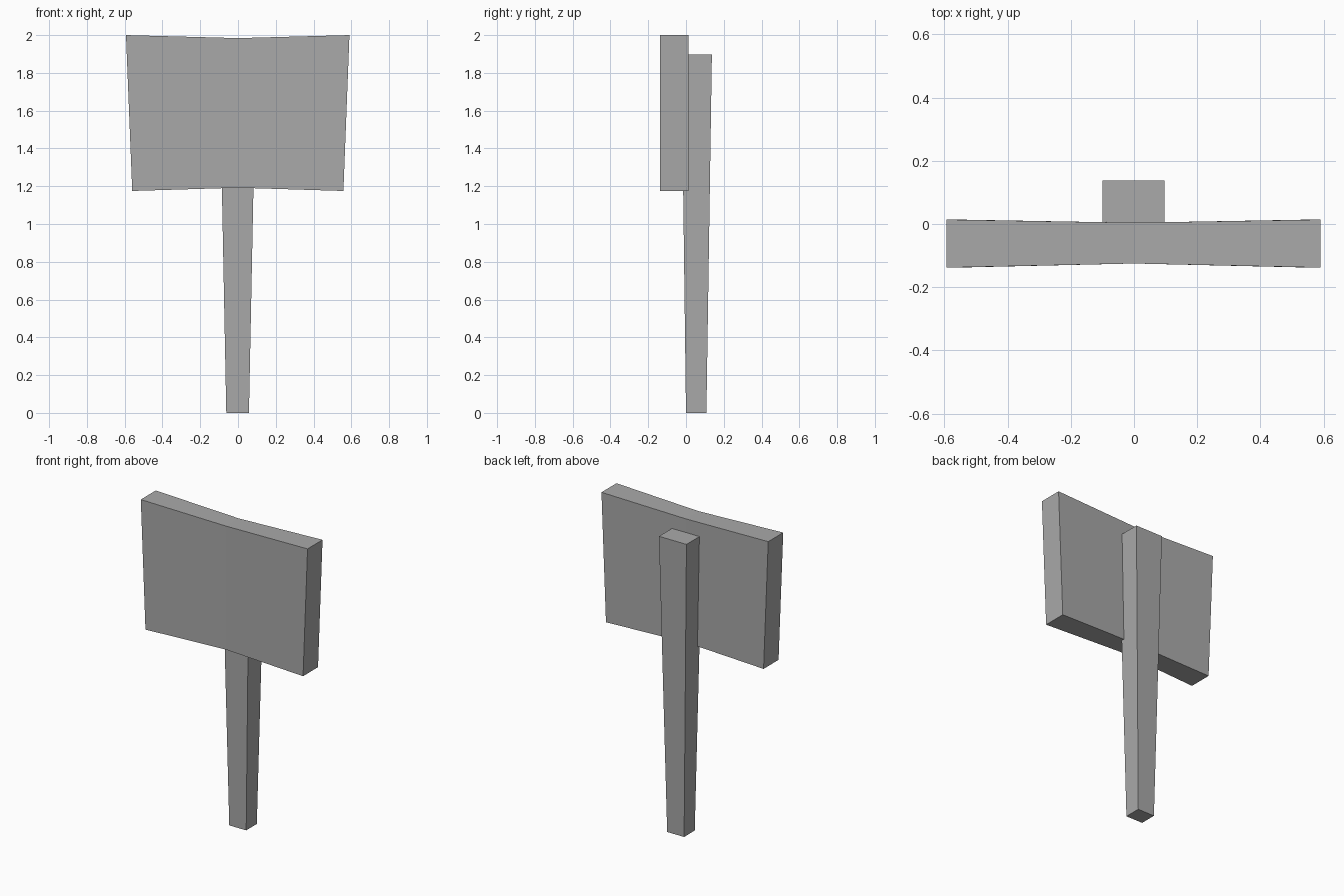
import bpy
import bmesh

cube = bpy.data.objects.get("Cube")
if cube:
    bpy.data.objects.remove(cube, do_unlink=True)

grey = bpy.data.materials.new("plain_grey")
grey.use_nodes = True
grey.diffuse_color = (0.4, 0.4, 0.4, 1)
grey.node_tree.nodes["Principled BSDF"].inputs["Base Color"].default_value = (0.4, 0.4, 0.4, 1)


def loft(name, sections):
    """Join four-cornered sections with flat faces and cap both ends."""
    bm = bmesh.new()
    rings = [[bm.verts.new(p) for p in ring] for ring in sections]
    for a, b in zip(rings, rings[1:]):
        for i in range(4):
            j = (i + 1) % 4
            bm.faces.new((a[i], a[j], b[j], b[i]))
    bm.faces.new(rings[0])
    bm.faces.new(rings[-1])
    bmesh.ops.recalc_face_normals(bm, faces=bm.faces)
    mesh = bpy.data.meshes.new(name)
    bm.to_mesh(mesh)
    bm.free()
    mesh.materials.append(grey)
    obj = bpy.data.objects.new(name, mesh)
    bpy.context.collection.objects.link(obj)


def board_section(x_low, x_high, front, back, low, high):
    return [(x_low, front, low), (x_low, back, low),
            (x_high, back, high), (x_high, front, high)]


def post_section(x0, x1, front, back, z):
    return [(x0, front, z), (x1, front, z), (x1, back, z), (x0, back, z)]


# Sign board, pinched at the middle and flared towards the top
loft("sign_board", [
    board_section(-0.56, -0.593, -0.138, 0.014, 1.175, 2.0),
    board_section(0, 0, -0.125, 0.004, 1.192, 1.984),
    board_section(0.558, 0.59, -0.138, 0.014, 1.175, 2.0),
])

# Post behind the board, widening upwards
loft("post", [
    post_section(-0.062, 0.058, 0.0, 0.108, 0),
    post_section(-0.099, 0.096, -0.024, 0.137, 1.897),
])
